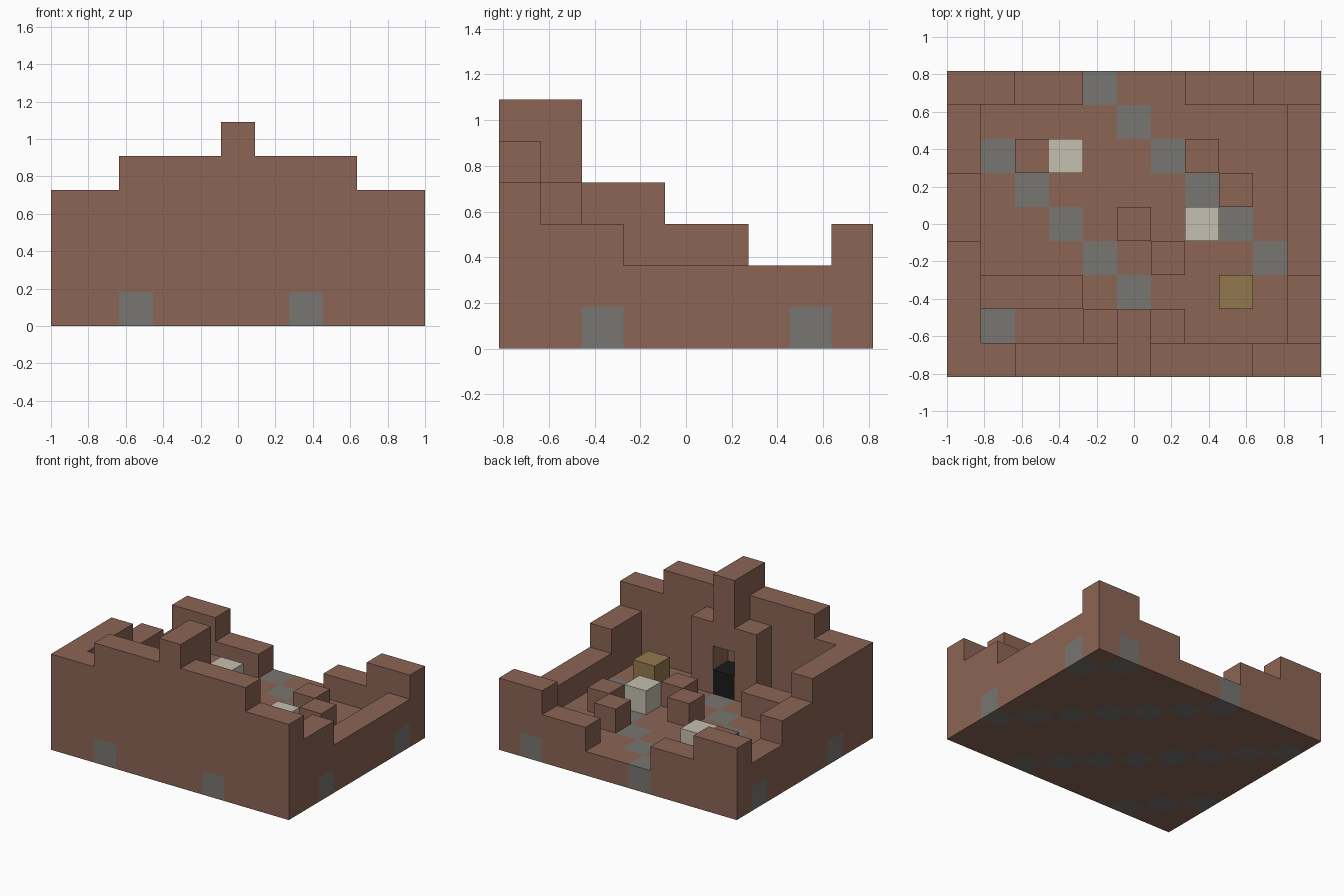
import bpy, bmesh
from mathutils import Vector

if "Cube" in bpy.data.objects:
    bpy.data.objects.remove(bpy.data.objects["Cube"], do_unlink=True)

COLS, ROWS = 11, 9
U = 2 / COLS  # edge of one building block


def material(name, rgb):
    mat = bpy.data.materials.new(name)
    mat.use_nodes = True
    mat.diffuse_color = (*rgb, 1)
    mat.node_tree.nodes["Principled BSDF"].inputs["Base Color"].default_value = (*rgb, 1)
    return mat


CLAY = material("clay brown", (0.26, 0.13, 0.09))
STONE = material("stone grey", (0.19, 0.18, 0.165))
BONE = material("pale bone", (0.55, 0.52, 0.43))
GOLD = material("dull gold", (0.29, 0.19, 0.075))
DARK = material("door black", (0.011, 0.011, 0.011))


def point(i, j, k):
    """Convert block counts from the front right corner to a position."""
    return Vector(((i - COLS / 2) * U, (j - ROWS / 2) * U, k * U))


def finish(name, bm, *mats):
    bmesh.ops.recalc_face_normals(bm, faces=bm.faces)
    mesh = bpy.data.meshes.new(name)
    bm.to_mesh(mesh)
    bm.free()
    for mat in mats:
        mesh.materials.append(mat)
    obj = bpy.data.objects.new(name, mesh)
    bpy.context.collection.objects.link(obj)


def block(name, i, j, mat=CLAY, size=(1, 1, 1), k=1):
    bm = bmesh.new()
    bmesh.ops.create_cube(bm, size=1)
    start, end = point(i, j, k), point(i + size[0], j + size[1], k + size[2])
    for v in bm.verts:
        v.co = (start + end) / 2 + v.co * (end - start)
    finish(name, bm, mat)


def stepped_wall(name, i, j, runs, along_x):
    """Extrude a stepped outline; runs holds (length, top level) pairs."""
    outline, s = [(0, 1)], 0
    for length, top in runs:
        outline += [(s, top), (s + length, top)]
        s += length
    outline.append((s, 1))
    bm = bmesh.new()
    verts = [bm.verts.new(point(i + s, j, k) if along_x else point(i, j + s, k))
             for s, k in outline]
    face = bm.faces.new(verts)
    grown = bmesh.ops.extrude_face_region(bm, geom=[face], use_keep_orig=True)["geom"]
    bmesh.ops.translate(bm, verts=[g for g in grown if isinstance(g, bmesh.types.BMVert)],
                        vec=(0, U, 0) if along_x else (U, 0, 0))
    finish(name, bm, CLAY)


# Floor slab with diagonal rows of stone
bm = bmesh.new()
bmesh.ops.create_grid(bm, x_segments=COLS, y_segments=ROWS, size=1)
bmesh.ops.scale(bm, vec=(1, ROWS / COLS, 1), verts=bm.verts)
grown = bmesh.ops.extrude_face_region(bm, geom=bm.faces[:], use_keep_orig=True)["geom"]
bmesh.ops.translate(bm, verts=[g for g in grown if isinstance(g, bmesh.types.BMVert)],
                    vec=(0, 0, U))
for f in bm.faces:
    c = f.calc_center_median() * 0.99
    i, j = int(c.x / U + COLS / 2), int(c.y / U + ROWS / 2)
    f.material_index = int((i + j) % 5 == 2)
finish("floor", bm, CLAY, STONE)

# Outer walls
stepped_wall("front_wall", 0, 0, [(2, 4), (3, 5), (1, 6), (3, 5), (2, 4)], True)
stepped_wall("right_wall", 0, 1, [(3, 4), (2, 3), (2, 2)], False)
stepped_wall("left_wall", 10, 1, [(2, 3), (5, 2)], False)
stepped_wall("back_wall_right", 0, 8, [(2, 3), (2, 2)], True)
stepped_wall("back_wall_left", 7, 8, [(2, 2), (2, 3)], True)

# Gate tower with a half-height dark door
for side, i in (("right", 4), ("left", 6)):
    block("tower_pier_" + side, i, 1, size=(1, 1, 3))
block("tower_top", 5, 1, size=(1, 1, 3), k=3)
block("tower_door", 5, 1, DARK)

# Inner rubble and furnishings
block("inner_wall", 1, 2, size=(3, 1, 1))
for n, (i, j) in enumerate([(2, 6), (5, 4), (6, 3), (7, 6), (8, 5)]):
    block(f"rubble_{n + 1}", i, j)
block("pale_block_back", 3, 6, BONE)
block("pale_block_middle", 7, 4, BONE)
block("gold_block", 8, 2, GOLD)
